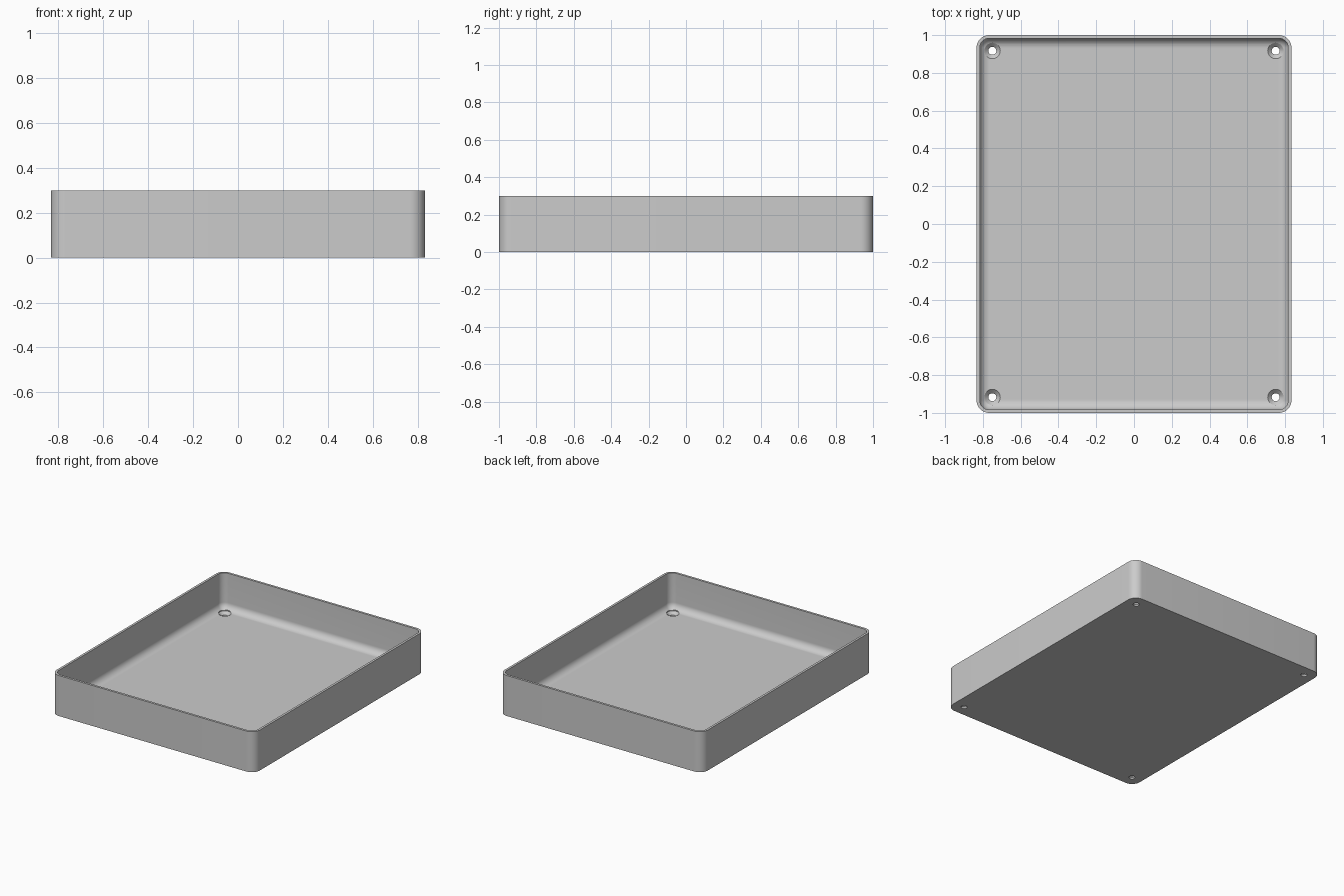
import bpy
import bmesh
from math import sin, cos, pi, radians

if "Cube" in bpy.data.objects:
    bpy.data.objects.remove(bpy.data.objects["Cube"], do_unlink=True)

W, L, H = 1.667, 2.0, 0.3          # outer size
WALL, FLOOR = 0.017, 0.033
CORNER, FILLET = 0.067, 0.05
HOLE_X, HOLE_Y = 0.75, 0.917
STEPS = 12

grey = bpy.data.materials.new("light grey")
grey.use_nodes = True
grey.diffuse_color = (0.6, 0.6, 0.6, 1)
grey.node_tree.nodes["Principled BSDF"].inputs["Base Color"].default_value = grey.diffuse_color


def ring(bm, inset, z):
    """Rounded rectangle loop, inset from the outer wall."""
    r = max(CORNER - inset, 0.0005)
    cx, cy = W / 2 - inset - r, L / 2 - inset - r
    verts = []
    for q, (sx, sy) in enumerate([(1, 1), (-1, 1), (-1, -1), (1, -1)]):
        for i in range(STEPS + 1):
            a = (q + i / STEPS) * pi / 2
            verts.append(bm.verts.new((sx * cx + r * cos(a), sy * cy + r * sin(a), z)))
    return verts


def loft(bm, rings):
    for a, b in zip(rings, rings[1:]):
        n = len(a)
        for i in range(n):
            j = (i + 1) % n
            bm.faces.new((a[i], a[j], b[j], b[i]))


def make_object(name, bm):
    bmesh.ops.recalc_face_normals(bm, faces=bm.faces)
    mesh = bpy.data.meshes.new(name)
    bm.to_mesh(mesh)
    bm.free()
    mesh.materials.append(grey)
    obj = bpy.data.objects.new(name, mesh)
    bpy.context.collection.objects.link(obj)
    return obj


# Tray shell: outside wall, rim, inside wall, rounded floor edge
bm = bmesh.new()
rings = [ring(bm, 0, 0), ring(bm, 0, H), ring(bm, WALL, H)]
for i in range(STEPS + 1):
    a = i / STEPS * pi / 2
    rings.append(ring(bm, WALL + FILLET * (1 - cos(a)), FLOOR + FILLET * (1 - sin(a))))
loft(bm, rings)
bm.faces.new(rings[0])
bm.faces.new(rings[-1])
tray = make_object("tray", bm)

# Countersunk screw holes, one near each corner
bm = bmesh.new()
profile = [(0.021, -0.05), (0.021, 0.012), (0.042, FLOOR), (0.042, 0.15)]
for sx in (-1, 1):
    for sy in (-1, 1):
        loops = [[bm.verts.new((sx * HOLE_X + r * cos(k * pi / 16),
                                sy * HOLE_Y + r * sin(k * pi / 16), z))
                  for k in range(32)] for r, z in profile]
        loft(bm, loops)
        bm.faces.new(loops[0])
        bm.faces.new(loops[-1])
cutter = make_object("screw_hole_cutter", bm)
cutter.hide_render = True

cut = tray.modifiers.new("screw holes", "BOOLEAN")
cut.operation = "DIFFERENCE"
cut.solver = "EXACT"
cut.object = cutter

bpy.context.view_layer.objects.active = tray
tray.select_set(True)
bpy.ops.object.modifier_apply(modifier=cut.name)
bpy.data.objects.remove(cutter, do_unlink=True)
bpy.ops.object.shade_smooth_by_angle(angle=radians(25))
